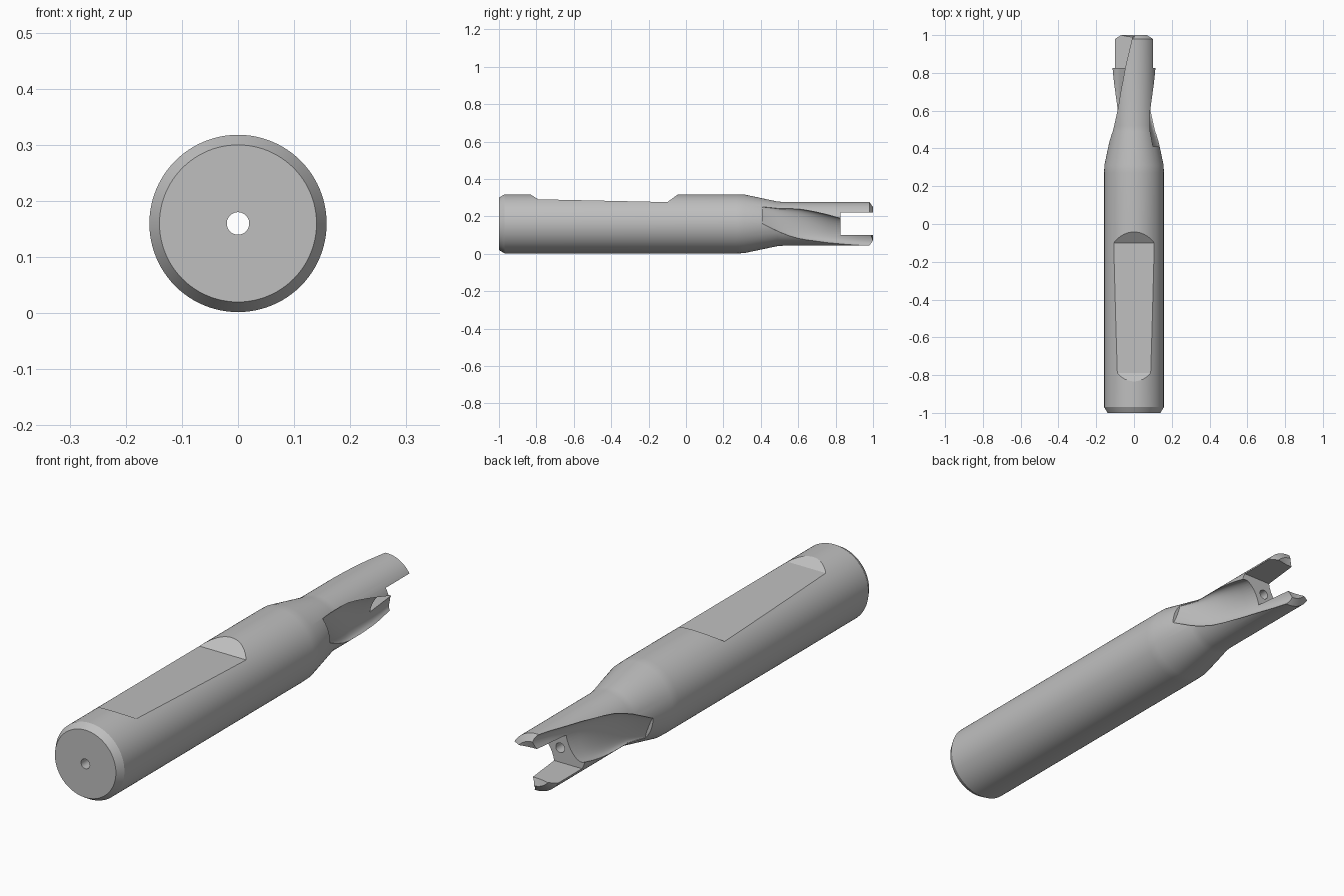
import bpy
import bmesh
from math import sin, cos, pi, radians

cube = bpy.data.objects.get("Cube")
if cube:
    bpy.data.objects.remove(cube)

AXIS_Z = 0.16     # height of the tool axis
TIP_R = 0.117     # radius of the slim end

steel = bpy.data.materials.new("grey steel")
steel.use_nodes = True
GREY = (0.52, 0.52, 0.52, 1)
steel.diffuse_color = GREY
steel.node_tree.nodes["Principled BSDF"].inputs["Base Color"].default_value = GREY


def loft(name, rings, closed=False):
    """Skin a list of equal-length point rings, capped or joined end to end."""
    bm = bmesh.new()
    loops = [[bm.verts.new(p) for p in ring] for ring in rings]
    n = len(loops[0])
    pairs = list(zip(loops, loops[1:]))
    if closed:
        pairs.append((loops[-1], loops[0]))
    else:
        bm.faces.new(loops[0])
        bm.faces.new(loops[-1])
    for a, b in pairs:
        for i in range(n):
            j = (i + 1) % n
            bm.faces.new((a[i], a[j], b[j], b[i]))
    bmesh.ops.recalc_face_normals(bm, faces=bm.faces)
    mesh = bpy.data.meshes.new(name)
    bm.to_mesh(mesh)
    bm.free()
    mesh.materials.append(steel)
    obj = bpy.data.objects.new(name, mesh)
    bpy.context.collection.objects.link(obj)
    return obj


def cut(target, cutter):
    """Subtract the cutter, then discard it."""
    cutter.hide_render = True
    mod = target.modifiers.new("cut", "BOOLEAN")
    mod.operation = "DIFFERENCE"
    mod.solver = "EXACT"
    mod.object = cutter
    bpy.context.view_layer.objects.active = target
    bpy.ops.object.modifier_apply(modifier=mod.name)
    bpy.data.objects.remove(cutter)


# Turned body with chamfered end, tapered neck and coolant bore
SEGMENTS = 96
profile = [(-1, 0.02), (-1, 0.14), (-0.97, 0.158), (0.27, 0.158), (0.31, 0.157),
           (0.49, 0.119), (0.52, TIP_R), (0.98, TIP_R), (1, 0.09),
           (0.99, 0.06), (0.985, 0.02)]
body = loft("tool_body", [
    [(r * cos(2 * pi * i / SEGMENTS), y, AXIS_Z + r * sin(2 * pi * i / SEGMENTS))
     for i in range(SEGMENTS)] for y, r in profile], closed=True)

# Sloped clamping flat on top of the shank
side = [(-0.87, 0.341), (-0.79, 0.291), (-0.1, 0.276), (-0.02, 0.334), (-0.02, 0.4), (-0.87, 0.4)]
cut(body, loft("flat_cutter", [[(x, y, z) for y, z in side] for x in (-0.3, 0.3)]))

# Two twisted flutes: stations are y, surface radius, low angle, high angle, floor
stations = [(0.41, 0.136, 0, 42, 0.122), (0.45, 0.128, -9, 43, 0.103),
            (0.5, 0.118, -22, 44, 0.084), (0.55, TIP_R, -33, 44, 0.07),
            (0.6, TIP_R, -42, 43, 0.059), (0.65, TIP_R, -48, 38, 0.052),
            (0.7, TIP_R, -53, 32, 0.048), (0.76, TIP_R, -60, 24, 0.046),
            (0.83, TIP_R, -67, 14, 0.045), (0.92, TIP_R, -78, 4, 0.045),
            (1.03, TIP_R, -91, -8, 0.045)]
STEPS = 18


def flute_ring(y, r, low, high, floor, turn):
    mid = radians((low + high) / 2) + turn
    half = radians((high - low) / 2)
    chord, width = r * cos(half), r * sin(half)
    pts = [(0.25, width)]
    for k in range(STEPS + 1):
        t = pi * k / STEPS
        pts.append((chord - (chord - floor) * max(sin(t), 0) ** 0.85, width * cos(t)))
    pts.append((0.25, -width))
    return [(u * cos(mid) - v * sin(mid), y, AXIS_Z + u * sin(mid) + v * cos(mid))
            for u, v in pts]


for turn in (0, pi):
    cut(body, loft("flute_cutter", [flute_ring(*s, turn) for s in stations]))

# Cross slot that splits the tip into two prongs
slot = [(0.825, 0.1), (1.1, 0.1), (1.1, 0.22), (0.825, 0.22)]
cut(body, loft("slot_cutter", [[(x, y, z) for y, z in slot] for x in (-0.3, 0.3)]))

bpy.ops.object.select_all(action="DESELECT")
body.select_set(True)
bpy.context.view_layer.objects.active = body
bpy.ops.object.shade_smooth_by_angle(angle=radians(25))
